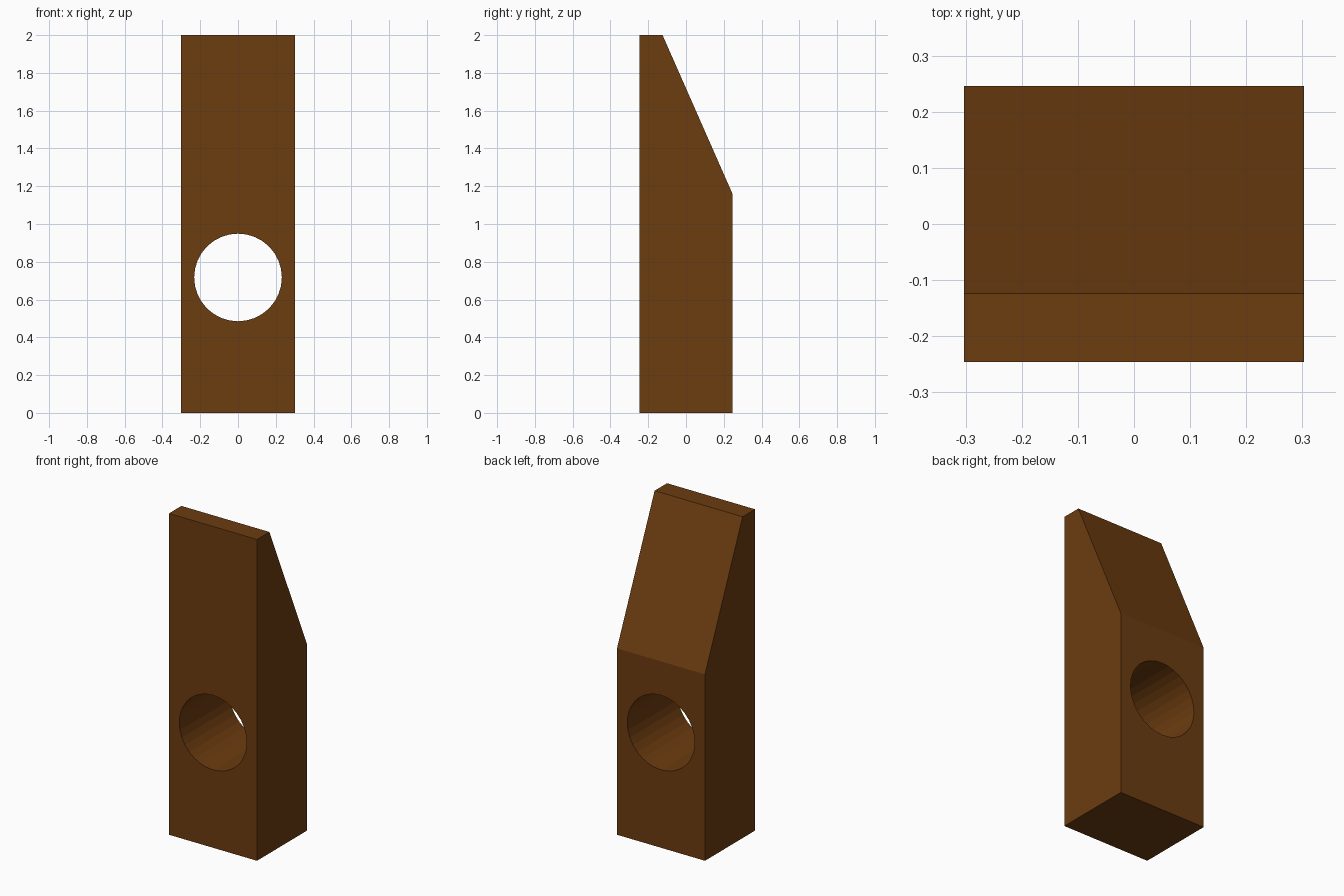
import bpy, bmesh, math

if "Cube" in bpy.data.objects:
    bpy.data.objects.remove(bpy.data.objects["Cube"])

HALF_W, HALF_D = 0.303, 0.246

# Side profile (y, z) of the block with its sloped back
profile = [(-HALF_D, 0), (HALF_D, 0), (HALF_D, 1.16), (-0.124, 2), (-HALF_D, 2)]

# Block: extrude the profile across the width
bm = bmesh.new()
face = bm.faces.new([bm.verts.new((-HALF_W, y, z)) for y, z in profile])
ext = bmesh.ops.extrude_face_region(bm, geom=[face])
moved = [v for v in ext["geom"] if isinstance(v, bmesh.types.BMVert)]
bmesh.ops.translate(bm, verts=moved, vec=(2 * HALF_W, 0, 0))
bmesh.ops.recalc_face_normals(bm, faces=bm.faces)
mesh = bpy.data.meshes.new("block")
bm.to_mesh(mesh)
bm.free()
block = bpy.data.objects.new("block", mesh)
bpy.context.collection.objects.link(block)

# Brown finish
mat = bpy.data.materials.new("brown_wood")
mat.diffuse_color = (0.15, 0.045, 0.005, 1)
mat.use_nodes = True
mat.node_tree.nodes["Principled BSDF"].inputs["Base Color"].default_value = mat.diffuse_color
mesh.materials.append(mat)

# Round hole running front to back
bpy.ops.mesh.primitive_cylinder_add(vertices=32, radius=0.232, depth=2,
                                    location=(0, 0, 0.717),
                                    rotation=(math.pi / 2, 0, 0))
cutter = bpy.context.object
cutter.name = "hole_cutter"
cutter.data.materials.append(mat)
cutter.hide_render = True

cut = block.modifiers.new("hole", "BOOLEAN")
cut.operation = "DIFFERENCE"
cut.solver = "EXACT"
cut.object = cutter
bpy.ops.object.select_all(action="DESELECT")
bpy.context.view_layer.objects.active = block
block.select_set(True)
bpy.ops.object.modifier_apply(modifier=cut.name)
bpy.data.objects.remove(cutter)
